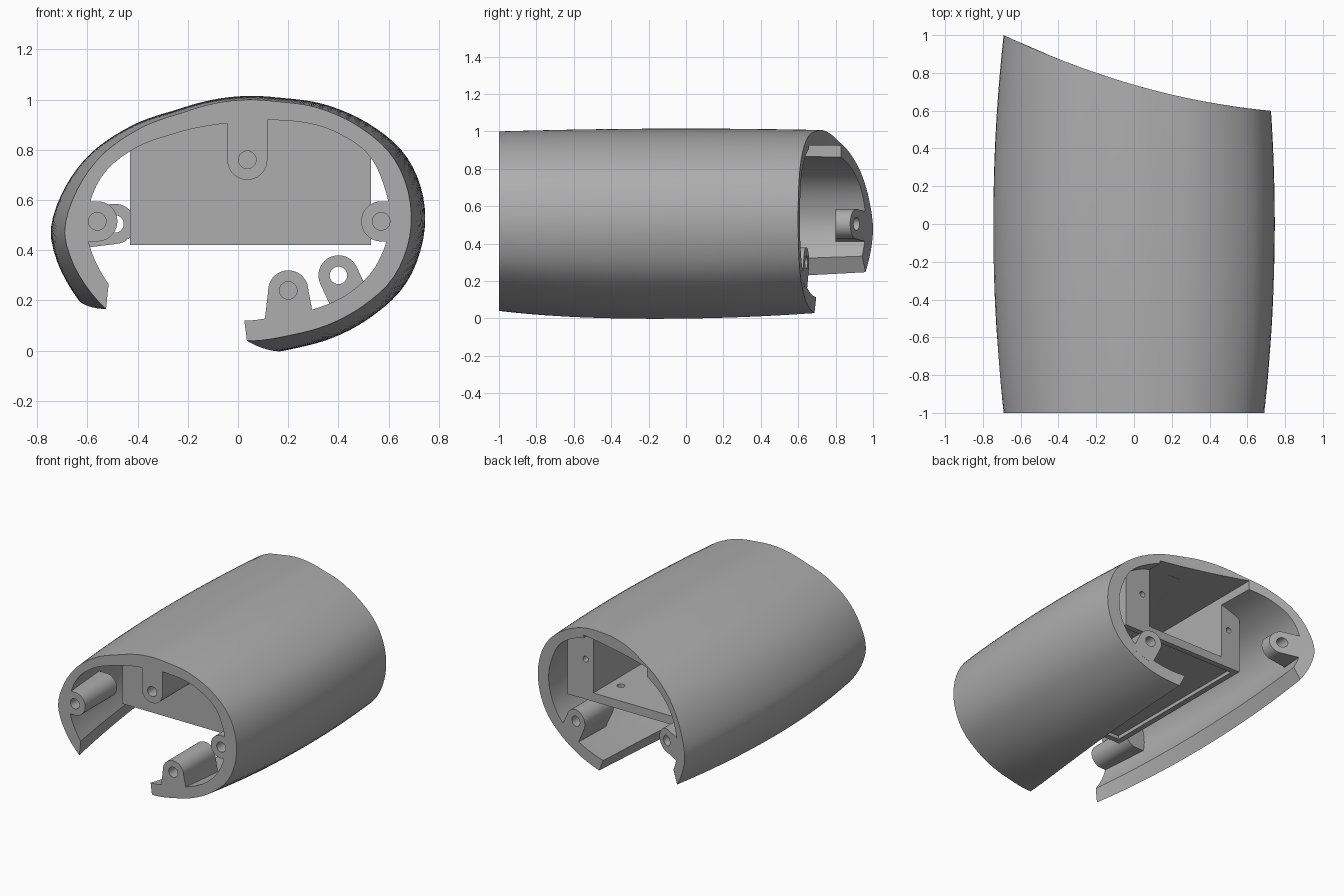
import bpy, bmesh, math
from mathutils import Vector

if "Cube" in bpy.data.objects:
    bpy.data.objects.remove(bpy.data.objects["Cube"], do_unlink=True)

grey = bpy.data.materials.new("plain grey")
grey.use_nodes = True
colour = (0.42, 0.42, 0.42, 1)
grey.diffuse_color = colour
grey.node_tree.nodes["Principled BSDF"].inputs["Base Color"].default_value = colour

MID = 0.5          # height of the section centre
OUTER = [(.035, .04), (.2, .06), (.35, .10), (.5, .18), (.61, .28), (.67, .4), (.69, .52),
         (.67, .66), (.61, .78), (.5, .88), (.34, .96), (.13, .995), (-.2, .955), (-.4, .88),
         (-.55, .77), (-.65, .62), (-.69, .48), (-.67, .38), (-.62, .28), (-.525, .165)]
INNER = [(.025, .12), (.15, .135), (.3, .165), (.45, .235), (.55, .34), (.605, .52),
         (.58, .66), (.52, .78), (.4, .865), (.15, .918), (-.05, .905), (-.25, .865),
         (-.42, .8), (-.53, .71), (-.59, .59), (-.605, .5), (-.585, .4), (-.515, .265)]


def polar(points):
    """Smooth radius function of the angle around the section centre."""
    a, r = [], []
    for x, z in points:
        t = math.degrees(math.atan2(z - MID, x))
        a.append(t + 360 if t < -100 else t)
        r.append(math.hypot(x, z - MID))
    n = len(a)

    def slope(i):
        lo, hi = max(i - 1, 0), min(i + 1, n - 1)
        return (r[hi] - r[lo]) / (a[hi] - a[lo])

    def radius(t):
        i = max(k for k in range(n - 1) if k == 0 or a[k] <= t)
        h = a[i + 1] - a[i]
        s = min(max((t - a[i]) / h, 0), 1)
        return (r[i] * (1 + 2 * s) * (1 - s) ** 2 + slope(i) * h * s * (1 - s) ** 2
                + r[i + 1] * s * s * (3 - 2 * s) + slope(i + 1) * h * s * s * (s - 1))
    return radius


outer_r, inner_r = polar(OUTER), polar(INNER)


def back_end(x):
    """Slanted, curved rear cut."""
    return 1 - .284 * (x + .69) + .135 * (x + .69) * (x - .72)


def bulged(radius, angle, y):
    """Section point at depth y, swollen towards mid length."""
    b = 1 - y * y
    t = math.radians(angle)
    x, z = radius * math.cos(t), radius * math.sin(t)
    return x * (1 + .08 * b), MID + z * (1 + (.03 if z > 0 else .12) * b)


def finish(bm, name):
    bmesh.ops.recalc_face_normals(bm, faces=bm.faces)
    mesh = bpy.data.meshes.new(name)
    bm.to_mesh(mesh)
    bm.free()
    ob = bpy.data.objects.new(name, mesh)
    bpy.context.collection.objects.link(ob)
    mesh.materials.append(grey)
    return ob


def prism(name, outline, y0, y1):
    """Extrude an (x, z) outline along y; y1 may follow x."""
    bm = bmesh.new()
    front = [bm.verts.new((x, y0, z)) for x, z in outline]
    rear = [bm.verts.new((x, y1(x) if callable(y1) else y1, z)) for x, z in outline]
    bm.faces.new(front)
    bm.faces.new(rear[::-1])
    for i in range(len(front)):
        j = (i + 1) % len(front)
        bm.faces.new((front[i], rear[i], rear[j], front[j]))
    return finish(bm, name)


def block(x0, x1, y0, y1, z0, z1):
    return prism("cutter", [(x0, z0), (x1, z0), (x1, z1), (x0, z1)], y0, y1)


def ring(cx, cz, r, n=28):
    return [(cx + r * math.cos(k * math.tau / n), cz + r * math.sin(k * math.tau / n))
            for k in range(n)]


def cut(ob, cutter, keep=False):
    cutter.hide_render = True
    mod = ob.modifiers.new("cut", "BOOLEAN")
    mod.operation = "DIFFERENCE"
    mod.solver = "EXACT"
    mod.object = cutter
    bpy.context.view_layer.objects.active = ob
    bpy.ops.object.modifier_apply(modifier=mod.name)
    if not keep:
        bpy.data.objects.remove(cutter, do_unlink=True)


def smooth(ob):
    bpy.ops.object.select_all(action="DESELECT")
    ob.select_set(True)
    bpy.context.view_layer.objects.active = ob
    bpy.ops.object.shade_smooth_by_angle(angle=math.radians(30))


# Open shell: lofted wall whose lower gap widens towards the rear
def build_shell(around=80, rows=28):
    bm = bmesh.new()
    loops = []
    for j in range(rows + 1):
        t = j / rows
        e = 1 - (1 - t) ** 2.3
        spans = [(outer_r, -85.6 + 18 * e, 212.5 - 9.8 * e),
                 (inner_r, -86.2 + 18 * e, 204.5 - 8 * e)]
        loop = []
        for radius, a0, a1 in spans:
            side = []
            for i in range(around + 1):
                a = a0 + (a1 - a0) * i / around
                y = -1 + 1.75 * t
                for _ in range(4):
                    x, z = bulged(radius(a), a, y)
                    y = -1 + t * (back_end(x) + 1)
                side.append(bm.verts.new((x, y, z)))
            loop += side if radius is outer_r else side[::-1]
        loops.append(loop)
    n = len(loops[0])
    for p, q in zip(loops, loops[1:]):
        for i in range(n):
            k = (i + 1) % n
            bm.faces.new((p[i], p[k], q[k], q[i]))
    for end in (loops[0], loops[-1]):
        for i in range(around):
            bm.faces.new((end[i], end[i + 1], end[n - 2 - i], end[n - 1 - i]))
    return finish(bm, "shell")


shell = build_shell()

# Inner housing: block reaching up into the roof, open to the rear
X0, X1, FRONT, REAR, BASE = -.43, .53, -.66, .55, .42
roof = []
for k in range(181):
    r = .5 * (outer_r(k) + inner_r(k))
    x, z = bulged(r, k, .63)
    if X0 < x < X1 and z > .7:
        roof.append((x, z))
outline = [(X0, BASE), (X1, BASE), (X1, roof[0][1])] + roof + [(X0, roof[-1][1])]
housing = prism("housing", outline, FRONT, REAR)

# Rear slot runs through the housing and into the roof of the shell
slot = block(-.28, .33, -.6, 1.2, .48, .925)
cut(housing, slot, keep=True)
cut(shell, slot)

# Shallow recess under the floor, and screw holes
cut(housing, block(X0 + .04, X1 - .04, FRONT + .04, REAR - .04, BASE - .1, BASE + .025))
for x in (-.34, .39):
    cut(housing, prism("cutter", ring(x, .7, .02), REAR - .25, REAR + .1))
for x, y in ((.25, .36), (-.24, -.32)):
    hole = prism("cutter", ring(0, 0, .025), -.1, .1)
    hole.rotation_euler.x = math.pi / 2
    hole.location = (x, y, BASE + .03)
    bpy.context.view_layer.update()
    cut(housing, hole)


# Screw bosses: rounded lugs growing out of the wall
def boss(name, cx, cz, angle, length, y0, y1, foot=.08, through=False):
    a = math.radians(angle)
    d, s = Vector((math.cos(a), math.sin(a))), Vector((-math.sin(a), math.cos(a)))
    c = Vector((cx, cz))
    pts = []
    for k in range(19):
        t = a + math.pi / 2 + math.pi * k / 18
        pts.append(c + .08 * Vector((math.cos(t), math.sin(t))))
    pts += [c + d * length - s * foot, c + d * length + s * foot]
    ob = prism(name, [tuple(p) for p in pts], y0, y1)
    cut(ob, prism("cutter", ring(cx, cz, .035), y0 - .1, 1.2 if through else y0 + .25))
    return ob


STOP = -.65
bosses = [
    boss("front_top_boss", .037, .76, 90, .19, -1, STOP),
    boss("front_right_boss", -.56, .515, 180, .08, -1, STOP),
    boss("front_left_boss", .57, .515, 0, .07, -1, STOP),
    boss("front_lower_boss", .2, .24, -88, .13, -1, STOP, foot=.1),
    boss("back_lower_boss", .4, .3, -65, .14, .34, back_end, through=True),
    boss("back_right_boss", -.49, .505, 187, .15, .8, back_end, through=True),
]

for ob in [shell, housing] + bosses:
    smooth(ob)
